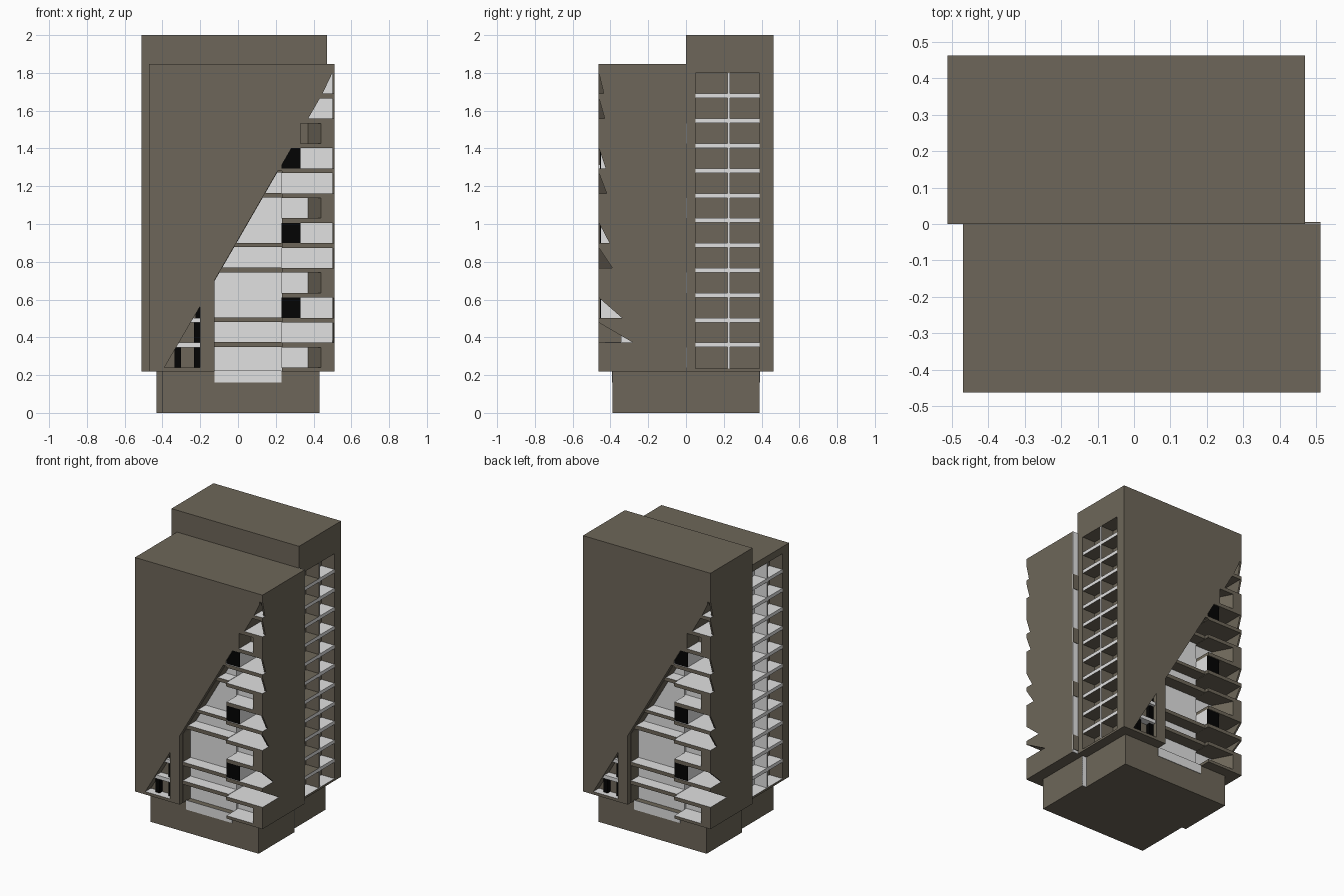
import bpy, bmesh, math
from mathutils import Matrix, Vector

if "Cube" in bpy.data.objects:
    bpy.data.objects.remove(bpy.data.objects["Cube"])


def material(name, rgb):
    m = bpy.data.materials.new(name)
    m.diffuse_color = (*rgb, 1)
    m.use_nodes = True
    m.node_tree.nodes["Principled BSDF"].inputs["Base Color"].default_value = m.diffuse_color
    return m


MATS = [material("brown_stone", (0.155, 0.134, 0.1)),
        material("pale_plaster", (0.75, 0.75, 0.75)),
        material("dark_opening", (0.001, 0.001, 0.001))]
BROWN, WHITE, BLACK = 0, 1, 2
SPIN = Matrix.Rotation(math.pi, 4, 'Z')
FLOORS = [0.24 + 0.1318 * i for i in range(12)]
CLEAR = 0.107                      # clear height of a storey


def finish(name, bm, turn=False):
    if turn:
        bm.transform(SPIN)
    me = bpy.data.meshes.new(name)
    for m in MATS:
        me.materials.append(m)
    bm.to_mesh(me)
    bm.free()
    ob = bpy.data.objects.new(name, me)
    bpy.context.collection.objects.link(ob)
    return ob


def make(name, bm, color=BROWN, turn=False, rule=None):
    bmesh.ops.recalc_face_normals(bm, faces=bm.faces)
    for f in bm.faces:
        f.material_index = rule(f) if rule else color
    return finish(name, bm, turn)


def prism(pts, axis, lo, hi):
    """Extrude a 2D outline along an axis from lo to hi."""
    bm = bmesh.new()
    place = {'x': lambda a, b, t: (t, a, b), 'y': lambda a, b, t: (a, t, b),
             'z': lambda a, b, t: (a, b, t)}[axis]
    f = bm.faces.new([bm.verts.new(place(a, b, lo)) for a, b in pts])
    ext = bmesh.ops.extrude_face_region(bm, geom=[f])
    bmesh.ops.translate(bm, vec=Vector(place(0, 0, hi - lo)),
                        verts=[v for v in ext['geom'] if isinstance(v, bmesh.types.BMVert)])
    bmesh.ops.recalc_face_normals(bm, faces=bm.faces)
    return bm


def box(x0, x1, y0, y1, z0, z1):
    return prism([(x0, y0), (x1, y0), (x1, y1), (x0, y1)], 'z', z0, z1)


def clipped(x0, x1, y0, y1, z0, z1, inset=0.0):
    """Box cutter kept below the slanted facade edge."""
    slant = lambda z: min(x1 - 0.002, max(x0, -0.125 + inset + (z - 0.7) / math.sqrt(3)))
    outline = [(x1, z0), (x1, z1), (slant(z1), z1)]
    z_kink = 0.7 + (x0 - inset + 0.125) * math.sqrt(3)
    if z0 < z_kink < z1:
        outline.append((x0, z_kink))
    outline.append((slant(z0), z0))
    return prism(outline, 'y', y0, y1)


def facade_cutters():
    cuts = []
    # central recess, split by floor slabs that sit slightly back
    cuts.append(clipped(-0.125, 0.232, -0.6, -0.43, 0.1, 1.28))
    for z0, z1 in [(0.11, 0.35), (0.375, 0.48), (0.505, 0.743), (0.77, 0.878),
                   (0.9, 1.14), (1.165, 1.272)]:
        cuts.append(clipped(-0.124, 0.234, -0.61, -0.345, z0, z1, 0.002))
    # right hand loggias: every third one is closed with a slanted reveal
    notch = iter([-0.28, -0.34, -0.39, -0.405, -0.42, -0.425, -0.43, -0.435])
    for i, z in enumerate(FLOORS):
        if i % 3 == 0:
            x = 0.33 if i == 9 else 0.23
            plan = [(x, -0.62), (0.44, -0.62), (0.44, -0.46), (0.37, -0.33), (x, -0.33)]
            cuts.append(prism(plan, 'z', z, z + CLEAR))
        else:
            cuts.append(clipped(0.23, 0.5, -0.62, -0.27, z, z + CLEAR, 0.001))
            y = next(notch)
            tri = [(-0.52, z), (y, z), (-0.46, z + 0.105), (-0.52, z + 0.105)]
            cuts.append(prism(tri, 'x', 0.49, 0.6))
    # small triangular opening and the side balcony shaft
    cuts.append(prism([(-0.39, 0.24), (-0.2, 0.24), (-0.2, 0.565)], 'y', -0.6, -0.4))
    cuts.append(box(-0.6, -0.37, -0.39, -0.05, 0.235, 1.8))
    return cuts


def block_rule(f):
    c, n = f.calc_center_median(), f.normal
    if n.z > 0.9 and c.z < 1.8:
        return WHITE                               # balcony floors
    if n.y < -0.99 and -0.42 < c.y < -0.1 and c.x > -0.13:
        return BROWN if 1.42 < c.z < 1.55 else WHITE   # recessed walls
    if n.x > 0.9 and abs(c.x - 0.23) < 0.01 and c.y > -0.4:
        return WHITE
    return BROWN


def no_underside(f):
    return BROWN if f.normal.z < -0.9 else WHITE


def edge_only(f):
    return WHITE if f.normal.x < -0.9 else BROWN


def tower_half(side, top, turn):
    # main block with all openings cut
    block = make(side + "_solid", box(-0.47, 0.512, -0.462, 0, 0.22, top))
    cutters = []
    for bm in facade_cutters():
        c = make("cutter", bm)
        c.hide_render = True
        m = block.modifiers.new("cut", 'BOOLEAN')
        m.operation, m.solver, m.object = 'DIFFERENCE', 'EXACT', c
        cutters.append(c)
    bpy.context.view_layer.update()
    bm = bmesh.new()
    bm.from_object(block, bpy.context.evaluated_depsgraph_get())
    for ob in cutters + [block]:
        bpy.data.objects.remove(ob)
    bm.normal_update()
    for f in bm.faces:
        f.material_index = block_rule(f)
    finish(side + "_block", bm, turn)

    def part(name, dims, color=BROWN, rule=None):
        make(side + "_" + name, box(*dims), color, turn, rule)

    # base and the pale panel running down onto it
    part("base", (-0.4, 0.432, -0.39, 0, 0, 0.22))
    part("base_panel", (-0.125, 0.23, -0.393, -0.388, 0.16, 0.225), WHITE)
    # dark window bays in every third loggia
    for z in FLOORS[2:9:3]:
        part("window_bay", (0.23, 0.33, -0.45, -0.26, z, z + CLEAR), WHITE)
        part("window_pane", (0.231, 0.33, -0.455, -0.449, z, z + CLEAR), BLACK)
    # slabs and posts inside the triangular opening
    for z in FLOORS[1:3]:
        part("small_slab", (-0.34, -0.198, -0.45, -0.395, z - 0.025, z), WHITE)
    part("small_post_outer", (-0.335, -0.303, -0.43, -0.395, 0.235, 0.36), BLACK)
    part("small_post_inner", (-0.232, -0.199, -0.43, -0.395, 0.235, 0.5), BLACK)
    part("small_post_upper", (-0.225, -0.199, -0.43, -0.395, 0.5, 0.56), BLACK)
    # side balcony slabs and central fin
    near_rule = edge_only if turn else no_underside
    for z in FLOORS[1:]:
        part("side_slab_far", (-0.468, -0.365, -0.395, -0.225, z - 0.024, z), rule=no_underside)
        part("side_slab_near", (-0.468, -0.365, -0.225, -0.045, z - 0.024, z), rule=near_rule)
    part("side_fin", (-0.469, -0.365, -0.233, -0.22, 0.23, 1.805), WHITE,
         edge_only if turn else None)


tower_half("front", 1.848, False)
tower_half("back", 2.0, True)

# pale strips where the front half steps out past the back half
make("step_strip", box(0.47, 0.512, -0.001, 0.003, 0.22, 1.848), WHITE)
make("base_step_strip", box(0.4, 0.432, -0.001, 0.003, 0, 0.22), WHITE)
for z in FLOORS[::3]:
    make("step_strip_band", box(0.47, 0.512, 0.001, 0.006, z, z + CLEAR))
# pale wall behind half of the left side balconies
make("left_balcony_wall", box(-0.374, -0.367, -0.222, -0.05, 0.235, 1.8), WHITE)
